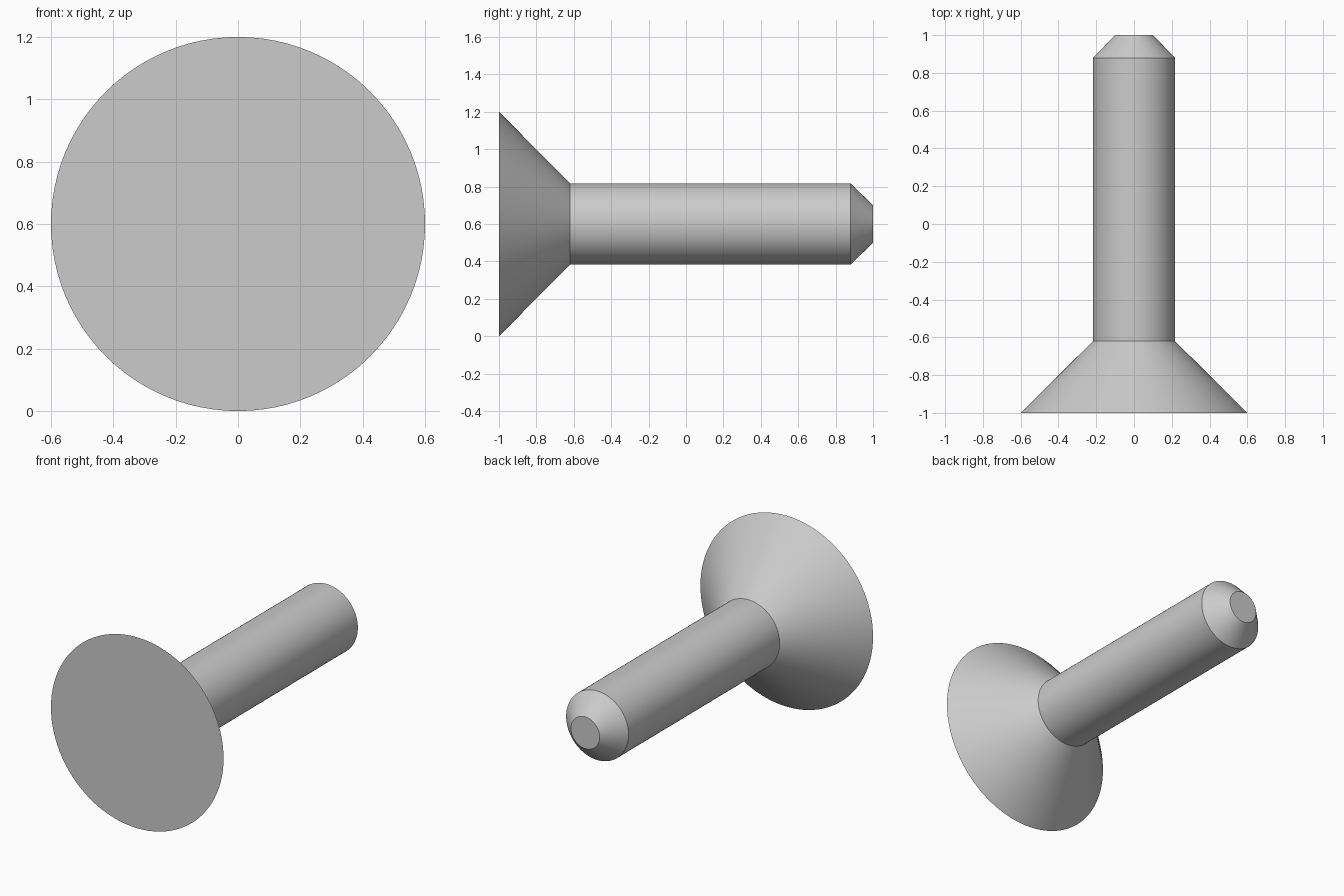
import bpy, bmesh, math
from mathutils import Matrix, Vector

cube = bpy.data.objects.get("Cube")
if cube:
    bpy.data.objects.remove(cube, do_unlink=True)

HEAD_RADIUS = 0.6
SHANK_RADIUS = 0.217
TIP_RADIUS = 0.1
SEGMENTS = 96

# Plain grey metal
grey = bpy.data.materials.new("grey_metal")
grey.use_nodes = True
colour = (0.6, 0.6, 0.6, 1)
grey.diffuse_color = colour
grey.node_tree.nodes["Principled BSDF"].inputs["Base Color"].default_value = colour


def lathe(name, profile):
    """Revolve (radius, y) points around the y axis, closing both ends."""
    bm = bmesh.new()
    rings = []
    for radius, y in profile:
        ring = bmesh.ops.create_circle(
            bm, segments=SEGMENTS, radius=radius,
            matrix=Matrix.Translation((0, y, HEAD_RADIUS)) @ Matrix.Rotation(math.pi / 2, 4, "X"))
        rings.append(ring["verts"])
    for a, b in zip(rings, rings[1:]):
        for i in range(SEGMENTS):
            j = (i + 1) % SEGMENTS
            bm.faces.new((a[i], a[j], b[j], b[i]))
    bm.faces.new(rings[0])
    bm.faces.new(rings[-1])
    bmesh.ops.recalc_face_normals(bm, faces=bm.faces[:])
    mesh = bpy.data.meshes.new(name)
    bm.to_mesh(mesh)
    bm.free()
    mesh.materials.append(grey)
    obj = bpy.data.objects.new(name, mesh)
    bpy.context.collection.objects.link(obj)
    return obj


# Flat face, countersunk head, straight shank and chamfered tip
screw = lathe("countersunk_pin", [
    (HEAD_RADIUS, -1),
    (SHANK_RADIUS, -0.62),
    (SHANK_RADIUS, 0.88),
    (TIP_RADIUS, 1),
])

bpy.ops.object.select_all(action="DESELECT")
screw.select_set(True)
bpy.context.view_layer.objects.active = screw
bpy.ops.object.shade_smooth_by_angle(angle=math.radians(30))
